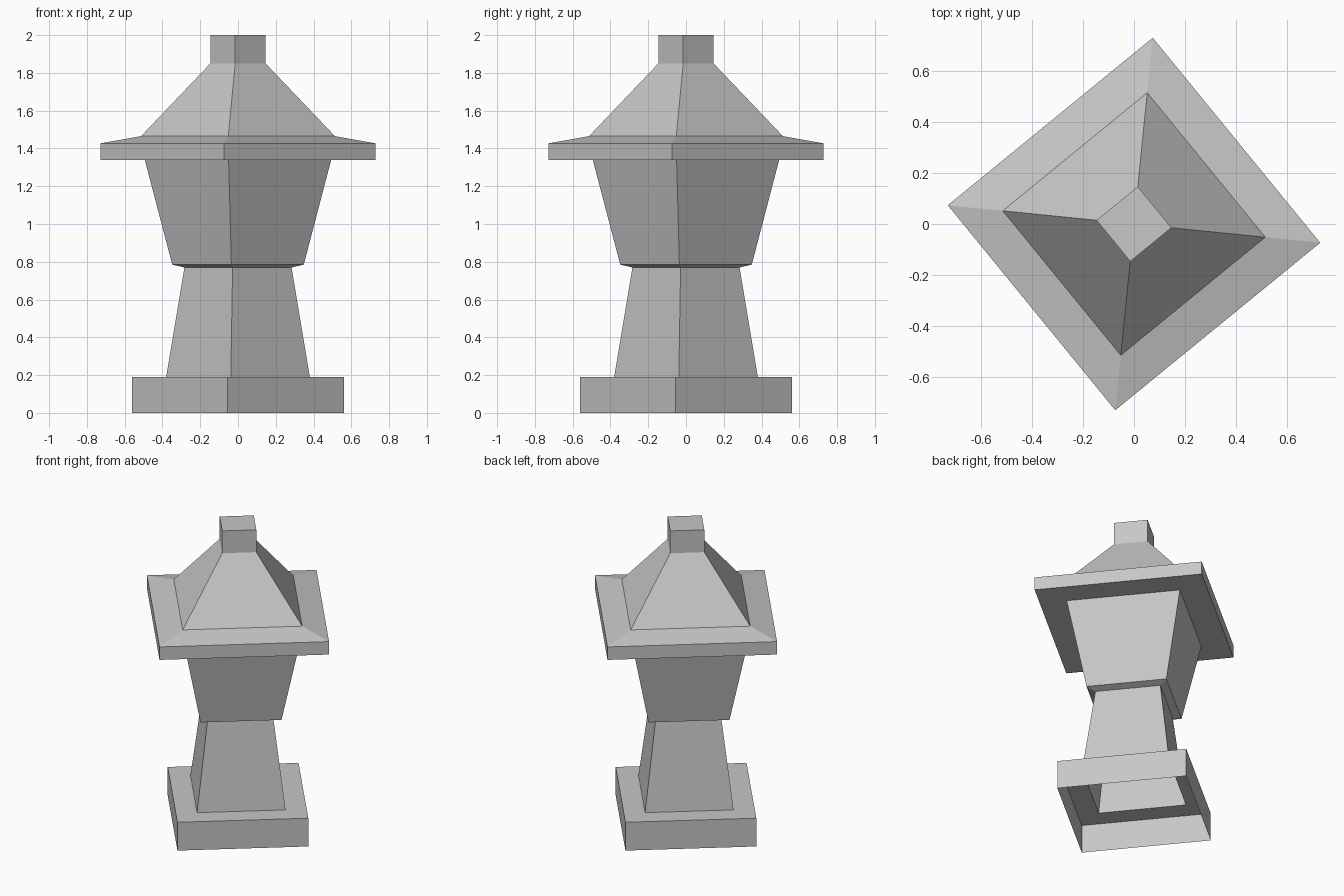
import bpy
import bmesh
from math import cos, sin, pi, radians

cube = bpy.data.objects.get("Cube")
if cube:
    bpy.data.objects.remove(cube, do_unlink=True)

TURN = radians(-5.75)  # the square plan is turned so its corners face the axes

stone = bpy.data.materials.new("grey_stone")
stone.use_nodes = True
colour = (0.57, 0.57, 0.57, 1)
stone.diffuse_color = colour
stone.node_tree.nodes["Principled BSDF"].inputs["Base Color"].default_value = colour


def square_shell(name, profile, cap=False):
    """Sweep a (corner radius, height) profile around a square plan."""
    bm = bmesh.new()
    rings = []
    for r, z in profile:
        corners = [TURN + i * pi / 2 for i in range(4)]
        rings.append([bm.verts.new((r * cos(a), r * sin(a), z)) for a in corners])
    for low, high in zip(rings, rings[1:]):
        for i in range(4):
            j = (i + 1) % 4
            bm.faces.new((low[i], low[j], high[j], high[i]))
    if cap:
        bm.faces.new(rings[-1])
    mesh = bpy.data.meshes.new(name)
    bm.to_mesh(mesh)
    bm.free()
    mesh.materials.append(stone)
    obj = bpy.data.objects.new(name, mesh)
    bpy.context.collection.objects.link(obj)
    return obj


# Plinth: open underneath, with a ledge running in to the column
square_shell("plinth", [(0.565, 0), (0.565, 0.19), (0.382, 0.19)])

# Tapering column
square_shell("column", [(0.382, 0.19), (0.285, 0.77)])

# Lantern body: small sloped lip, then flaring walls
square_shell("lantern_body", [(0.285, 0.77), (0.35, 0.785), (0.496, 1.34)])

# Roof: underside, eave edge, shallow brim and steep slope
square_shell("roof", [(0.496, 1.34), (0.732, 1.34), (0.732, 1.427),
                      (0.516, 1.465), (0.147, 1.85)])

# Finial block
square_shell("finial", [(0.147, 1.85), (0.147, 2)], cap=True)
